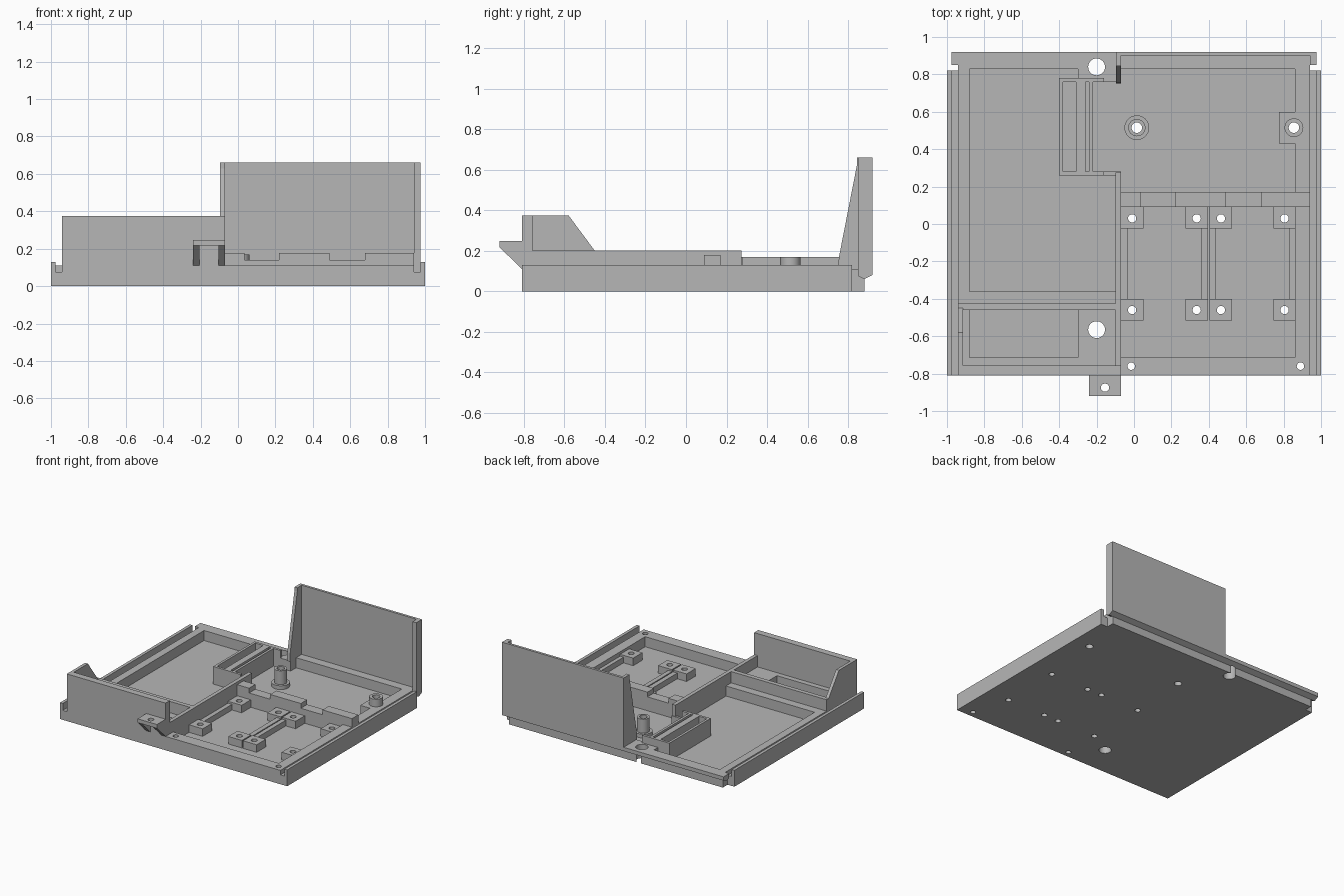
import bpy, bmesh, math
from mathutils import Vector

cube = bpy.data.objects.get("Cube")
if cube:
    bpy.data.objects.remove(cube, do_unlink=True)

grey = bpy.data.materials.new("plain grey")
grey.use_nodes = True
COLOR = (0.47, 0.47, 0.47, 1)
grey.diffuse_color = COLOR
for node in grey.node_tree.nodes:
    if node.type == 'BSDF_PRINCIPLED':
        node.inputs["Base Color"].default_value = COLOR


def make(name, bm):
    bmesh.ops.recalc_face_normals(bm, faces=bm.faces)
    mesh = bpy.data.meshes.new(name)
    bm.to_mesh(mesh)
    bm.free()
    mesh.materials.append(grey)
    ob = bpy.data.objects.new(name, mesh)
    bpy.context.collection.objects.link(ob)
    return ob


def box(name, x0, x1, y0, y1, z0, z1):
    bm = bmesh.new()
    bmesh.ops.create_cube(bm, size=1)
    for v in bm.verts:
        v.co = Vector(((x0 + x1) / 2 + v.co.x * (x1 - x0),
                       (y0 + y1) / 2 + v.co.y * (y1 - y0),
                       (z0 + z1) / 2 + v.co.z * (z1 - z0)))
    return make(name, bm)


def prism(name, profile, a, b, axis):
    """Extrude a 2D profile along x (profile is y,z) or y (profile is x,z)."""
    bm = bmesh.new()
    place = (lambda p: (a, p[0], p[1])) if axis == 'x' else (lambda p: (p[0], a, p[1]))
    face = bm.faces.new([bm.verts.new(place(p)) for p in profile])
    ext = bmesh.ops.extrude_face_region(bm, geom=[face])
    shift = Vector((b - a, 0, 0)) if axis == 'x' else Vector((0, b - a, 0))
    bmesh.ops.translate(bm, vec=shift, verts=[g for g in ext["geom"] if isinstance(g, bmesh.types.BMVert)])
    return make(name, bm)


def cylinder(name, x, y, r, z0, z1, sides=32):
    bm = bmesh.new()
    bmesh.ops.create_cone(bm, cap_ends=True, segments=sides, radius1=r, radius2=r, depth=z1 - z0)
    bmesh.ops.translate(bm, vec=(x, y, (z0 + z1) / 2), verts=bm.verts)
    for f in bm.faces:
        f.smooth = abs(f.normal.z) < 0.5
    ob = make(name, bm)
    for e in ob.data.edges:
        a, b = (ob.data.vertices[i].co.z for i in e.vertices)
        e.use_edge_sharp = abs(a - b) < 1e-5
    return ob


def cut(ob, cutters):
    for c in cutters:
        mod = ob.modifiers.new("cut", 'BOOLEAN')
        mod.operation, mod.solver, mod.object = 'DIFFERENCE', 'EXACT', c
    bpy.context.view_layer.update()
    mesh = bpy.data.meshes.new_from_object(ob.evaluated_get(bpy.context.evaluated_depsgraph_get()))
    ob.modifiers.clear()
    ob.data = mesh
    for c in cutters:
        bpy.data.objects.remove(c, do_unlink=True)


def drill(ob, *holes):
    cut(ob, [cylinder("drill", x, y, r, -0.1, 1) for x, y, r in holes])


RIM, FLOOR, WALL, HOLDER = 0.11, 0.03, 0.20, 0.17
BACK_HOLE, FRONT_HOLE = (-0.2, 0.84, 0.045), (-0.2, -0.565, 0.045)
POST, BOSS = (0.015, 0.515, 0.028), (0.855, 0.515, 0.028)
MOUNTS = [(x, y, 0.022) for x in (-0.01, 0.335, 0.465, 0.805) for y in (0.03, -0.46)]
RIM_HOLES = [(-0.015, -0.76, 0.02), (0.89, -0.76, 0.02)]

# Tray with four pockets and an opening beside the holder
tray = box("tray", -0.94, 0.94, -0.81, 0.88, 0, RIM)
pockets = [(-0.88, -0.10, -0.36, 0.83), (-0.88, -0.30, -0.715, -0.46),
           (-0.07, 0.86, -0.715, 0.09), (-0.07, 0.86, 0.17, 0.83)]
cut(tray, [box("pocket", *p, FLOOR, 0.5) for p in pockets])
cut(tray, [box("opening", -0.12, -0.05, 0.28, 0.76, FLOOR, 0.5)])
drill(tray, BACK_HOLE, FRONT_HOLE, POST, BOSS, *MOUNTS, *RIM_HOLES)

# Grooved slide rails on both sides
for s, side in ((1, "left"), (-1, "right")):
    outline = [(0.94, 0), (1, 0), (1, 0.13), (0.975, 0.13), (0.975, 0.075), (0.94, 0.075)]
    prism(side + "_rail", [(s * x, z) for x, z in outline], -0.81, 0.82, 'y')

# Chamfered back lip
lip = prism("back_lip", [(0.85, 0.075), (0.88, 0.06), (0.92, 0.08), (0.92, RIM), (0.85, RIM)],
            -0.975, 0.975, 'x')
drill(lip, BACK_HOLE)

# Tall back panel with side returns
box("back_panel", -0.095, 0.975, 0.90, 0.92, RIM, 0.66)
box("panel_left_return", 0.94, 0.975, 0.85, 0.92, 0.08, 0.66)
prism("panel_right_gusset", [(0.75, RIM), (0.92, RIM), (0.92, 0.66), (0.845, 0.66), (0.845, 0.63), (0.755, 0.17)],
      -0.095, -0.07, 'x')

# Front wall, sloped side wall and dividers
box("front_wall", -0.94, -0.07, -0.81, -0.757, RIM, 0.375)
prism("front_side_wall", [(-0.81, RIM), (-0.81, 0.375), (-0.58, 0.375), (-0.45, WALL), (-0.425, WALL), (-0.425, RIM)],
      -0.94, -0.915, 'x')
box("cross_divider", -0.94, -0.07, -0.46, -0.425, RIM, WALL)
box("long_divider", -0.10, -0.07, -0.757, 0.275, FLOOR, WALL)

# Front tab on two triangular gussets
tab = box("front_tab", -0.24, -0.07, -0.92, -0.81, 0.217, 0.247)
drill(tab, (-0.155, -0.875, 0.022))
for x in (-0.24, -0.105):
    prism("tab_gusset", [(-0.92, 0.217), (-0.81, RIM), (-0.81, 0.217)], x, x + 0.035, 'x')

# Block around the back hole
block = box("back_corner_block", -0.30, -0.07, 0.78, 0.86, FLOOR, RIM)
drill(block, BACK_HOLE)

# Holder: an open trough beside a raised lip, with end walls
trough = box("holder_trough", -0.40, -0.26, 0.26, 0.78, FLOOR, HOLDER)
cut(trough, [box("trough_pocket", -0.38, -0.31, 0.28, 0.76, FLOOR + 0.02, 0.5)])
box("holder_step", -0.26, -0.24, 0.26, 0.78, FLOOR, 0.12)
box("holder_lip", -0.24, -0.22, 0.26, 0.78, FLOOR, HOLDER)
for y in (0.26, 0.76):
    box("holder_end", -0.26, -0.16, y, y + 0.02, FLOOR, HOLDER)
    box("holder_low_end", -0.16, -0.07, y, y + 0.02, FLOOR, RIM)

# Crossbar with raised teeth
box("crossbar", -0.07, 0.94, 0.09, 0.17, FLOOR, 0.14)
for x0, x1 in ((-0.07, 0.035), (0.22, 0.49), (0.68, 0.94)):
    box("crossbar_tooth", x0, x1, 0.09, 0.17, 0.14, 0.178)

# Mounting blocks joined by rails
for x, y, r in MOUNTS:
    pad = box("mounting_pad", x - 0.06, x + 0.06, y - 0.06 + 0.005, y + 0.06, FLOOR, 0.09)
    drill(pad, (x, y, r))
for x0, x1 in ((-0.07, -0.035), (0.357, 0.395), (0.403, 0.438), (0.83, 0.865)):
    box("mounting_rail", x0, x1, -0.46, 0.03, FLOOR, 0.075)

# Round post and side boss
for name, x, y, r, z0, z1 in (("post_base", 0.015, 0.515, 0.066, FLOOR, 0.06),
                              ("post", 0.015, 0.515, 0.046, 0.06, HOLDER),
                              ("side_boss", 0.855, 0.515, 0.05, RIM, HOLDER)):
    drill(cylinder(name, x, y, r, z0, z1), (x, y, 0.028))
boss_block = box("boss_block", 0.775, 0.87, 0.43, 0.6, FLOOR, RIM)
drill(boss_block, BOSS)
